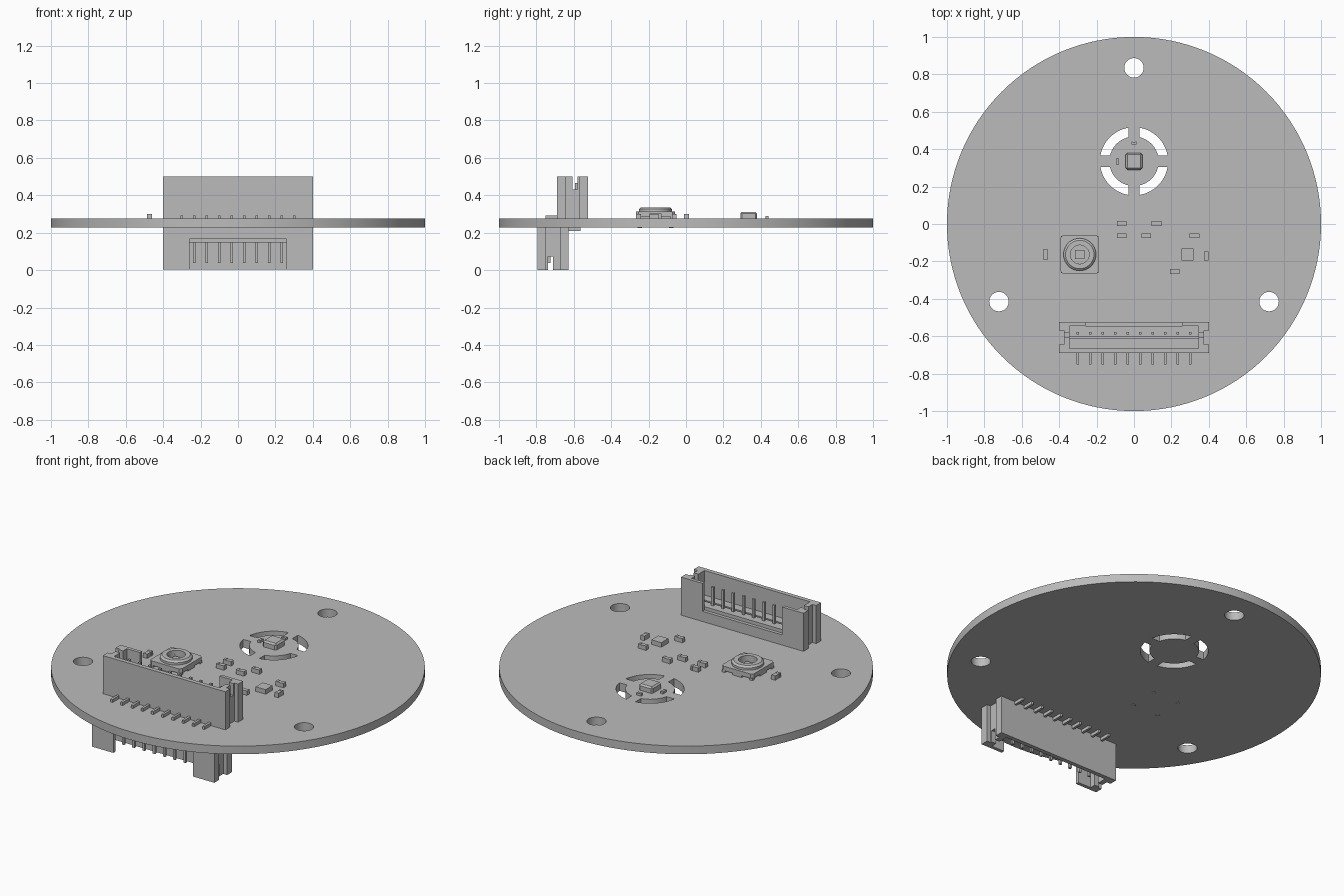
import bpy, bmesh, math
from mathutils import Matrix, Vector

cube = bpy.data.objects.get("Cube")
if cube:
    bpy.data.objects.remove(cube, do_unlink=True)

grey = bpy.data.materials.new("plain grey")
grey.use_nodes = True
grey.diffuse_color = (0.5, 0.5, 0.5, 1)
grey.node_tree.nodes["Principled BSDF"].inputs["Base Color"].default_value = (0.5, 0.5, 0.5, 1)

TOP, BOTTOM = 0.275, 0.227      # board faces


def finish(obj, smooth=False):
    obj.data.materials.clear()
    obj.data.materials.append(grey)
    if smooth:
        bpy.ops.object.select_all(action="DESELECT")
        obj.select_set(True)
        bpy.context.view_layer.objects.active = obj
        bpy.ops.object.shade_smooth_by_angle(angle=math.radians(30))
    return obj


def from_bmesh(name, bm, matrix=None, smooth=False):
    bmesh.ops.recalc_face_normals(bm, faces=bm.faces[:])
    mesh = bpy.data.meshes.new(name)
    bm.to_mesh(mesh)
    bm.free()
    if matrix:
        mesh.transform(matrix)
    obj = bpy.data.objects.new(name, mesh)
    bpy.context.collection.objects.link(obj)
    return finish(obj, smooth)


def box(bm, xs, ys, zs):
    lo, hi = Vector((xs[0], ys[0], zs[0])), Vector((xs[1], ys[1], zs[1]))
    m = Matrix.Translation((lo + hi) / 2) @ Matrix.Diagonal((*(hi - lo), 1))
    return bmesh.ops.create_cube(bm, size=1, matrix=m)["verts"]


def arc(cx, cy, r, a0=0.0, a1=math.tau, n=32, closed=True):
    steps = n if closed else n - 1
    return [(cx + r * math.cos(a0 + (a1 - a0) * i / steps),
             cy + r * math.sin(a0 + (a1 - a0) * i / steps)) for i in range(n)]


def plate(name, loops, z0, z1):
    """Flat plate: the first loop is the outline, the rest are holes."""
    curve = bpy.data.curves.new(name, "CURVE")
    curve.dimensions, curve.fill_mode = "2D", "BOTH"
    curve.extrude = (z1 - z0) / 2
    for pts in loops:
        s = curve.splines.new("POLY")
        s.points.add(len(pts) - 1)
        for p, (x, y) in zip(s.points, pts):
            p.co = (x, y, 0, 1)
        s.use_cyclic_u = True
    tmp = bpy.data.objects.new(name + "_outline", curve)
    bpy.context.collection.objects.link(tmp)
    mesh = bpy.data.meshes.new_from_object(tmp.evaluated_get(bpy.context.evaluated_depsgraph_get()))
    bpy.data.objects.remove(tmp, do_unlink=True)
    bm = bmesh.new()
    bm.from_mesh(mesh)
    bmesh.ops.remove_doubles(bm, verts=bm.verts[:], dist=1e-5)
    return from_bmesh(name, bm, Matrix.Translation((0, 0, (z0 + z1) / 2)), True)


# Round board with mounting holes and four curved slots
loops = [arc(0, 0, 1, n=128)]
loops += [arc(x, y, 0.052) for x, y in ((0, 0.835), (-0.722, -0.415), (0.722, -0.415))]
OUTER, INNER, GAP = 0.182, 0.132, 0.03
for k in range(4):
    q = k * math.pi / 2
    a, b = math.asin(GAP / OUTER), math.asin(GAP / INNER)
    loops.append(arc(0, 0.335, OUTER, q + a, q + math.pi / 2 - a, 16, False)
                 + arc(0, 0.335, INNER, q + math.pi / 2 - b, q + b, 16, False))
plate("board", loops, BOTTOM, TOP)


# Pin header sockets: one on top, one turned over underneath
def header(name, matrix):
    bm = bmesh.new()
    W, H, D, FLOOR = 0.4, 0.225, 0.0825, 0.08
    box(bm, (-W, W), (-D, -0.0575), (0, H))                # solid wall
    box(bm, (-W, W), (0.0625, D), (0, 0.06))               # sill of open wall
    box(bm, (-0.345, 0.345), (-0.0575, 0.0625), (0, 0.05))
    for v in ((-0.0575, -0.006), (0.006, 0.0625)):         # floor with groove
        box(bm, (-0.345, 0.345), v, (0.05, FLOOR))
    for s in (-1, 1):
        def side(x0, x1, v, h):
            box(bm, sorted((s * x0, s * x1)), v, h)
        side(0.26, W, (0.0625, D), (0.06, H))              # open wall ends
        side(0.345, W, (-0.0575, -0.037), (0, H))          # end flanges
        side(0.345, W, (0.037, 0.0625), (0, H))
        side(0.345, 0.375, (-0.037, 0.037), (0, 0.155))    # notched web
        side(0.345, 0.375, (-0.037, 0), (0.155, H))
        side(0.345, 0.375, (0.028, 0.037), (0.155, H))
    from_bmesh(name + "_shell", bm, matrix)
    bm = bmesh.new()
    for i in range(10):
        x = (i - 4.5) * 0.0667
        box(bm, (x - 0.007, x + 0.007), (0.015, 0.029), (FLOOR, 0.19))
        box(bm, (x - 0.007, x + 0.007), (-0.145, -D), (0, 0.018))
    from_bmesh(name + "_pins", bm, matrix)


header("top_header", Matrix.Translation((0, -0.607, TOP)))
header("bottom_header", Matrix.Translation((0, -0.71, BOTTOM)) @ Matrix.Rotation(math.pi, 4, "X"))

# Round socket on a square base
CX, CY = -0.29, -0.163
R, C = 0.103, 0.09
corners = [(R, -C), (R, C), (C, R), (-C, R), (-R, C), (-R, -C), (-C, -R), (C, -R)]
plate("socket_base", [[(CX + x, CY + y) for x, y in corners], arc(CX, CY, 0.05)], 0.287, 0.313)

bm = bmesh.new()
profile = [(0.05, 0.305), (0.05, 0.336), (0.076, 0.336), (0.087, 0.326), (0.087, 0.305)]
vs = [bm.verts.new((r, 0, z)) for r, z in profile]
es = [bm.edges.new((vs[i], vs[(i + 1) % len(vs)])) for i in range(len(vs))]
bmesh.ops.spin(bm, geom=vs + es, axis=(0, 0, 1), cent=(0, 0, 0), angle=math.tau, steps=40)
bmesh.ops.remove_doubles(bm, verts=bm.verts[:], dist=1e-5)
from_bmesh("socket_ring", bm, Matrix.Translation((CX, CY, 0)), True)

bm = bmesh.new()
box(bm, (-0.08, 0.08), (-0.08, 0.08), (TOP, 0.289))        # socket floor
box(bm, (-0.025, 0.025), (-0.025, 0.025), (0.289, 0.31))   # centre contact
for s in (-1, 1):
    box(bm, sorted((s * 0.08, s * 0.1)), (-0.03, 0.03), (TOP, 0.295))
    box(bm, (-0.03, 0.03), sorted((s * 0.08, s * 0.1)), (TOP, 0.295))
    for t in (-1, 1):
        box(bm, sorted((s * 0.08, s * 0.1)), sorted((t * 0.08, t * 0.1)), (TOP, 0.289))
        bmesh.ops.create_cone(bm, cap_ends=True, segments=12, radius1=0.012, radius2=0.012,
                              depth=0.05, matrix=Matrix.Translation((s * 0.085, t * 0.085, 0.249)))
from_bmesh("socket_feet", bm, Matrix.Translation((CX, CY, 0)))

# Sensor chip with a chamfered top in the slotted island
bm = bmesh.new()
box(bm, (-0.045, 0.045), (0.29, 0.38), (TOP, 0.311))
bmesh.ops.bevel(bm, geom=[e for e in bm.edges if max(v.co.z for v in e.verts) > 0.3],
                offset=0.009, segments=1, affect="EDGES")
from_bmesh("sensor_chip", bm)

# Square chip
bm = bmesh.new()
box(bm, (0.253, 0.318), (-0.196, -0.131), (TOP, 0.302))
from_bmesh("square_chip", bm)


# Small two-ended components
def component(name, x, y, length, width, height, upright=False):
    bm = bmesh.new()
    l, w = length / 2, width / 2
    box(bm, (-l * 0.5, l * 0.5), (-w * 0.92, w * 0.92), (0, height * 0.94))
    for s in (-1, 1):
        box(bm, sorted((s * l * 0.5, s * l)), (-w, w), (0, height))
    turn = Matrix.Rotation(math.pi / 2 if upright else 0, 4, "Z")
    from_bmesh(name, bm, Matrix.Translation((x, y, TOP)) @ turn)


flat = [(-0.065, 0.003), (-0.065, -0.063), (0.065, -0.063),
        (0.12, 0.003), (0.323, -0.063), (0.218, -0.253)]
for i, (x, y) in enumerate(flat):
    component(f"small_component_{i + 1}", x, y, 0.052, 0.026, 0.026)
component("left_component", 0.387, -0.17, 0.048, 0.024, 0.026, True)
component("right_component", -0.474, -0.163, 0.052, 0.026, 0.026, True)
component("sensor_back_component", 0, 0.432, 0.028, 0.016, 0.014)
component("sensor_side_component", -0.087, 0.335, 0.032, 0.016, 0.014, True)
